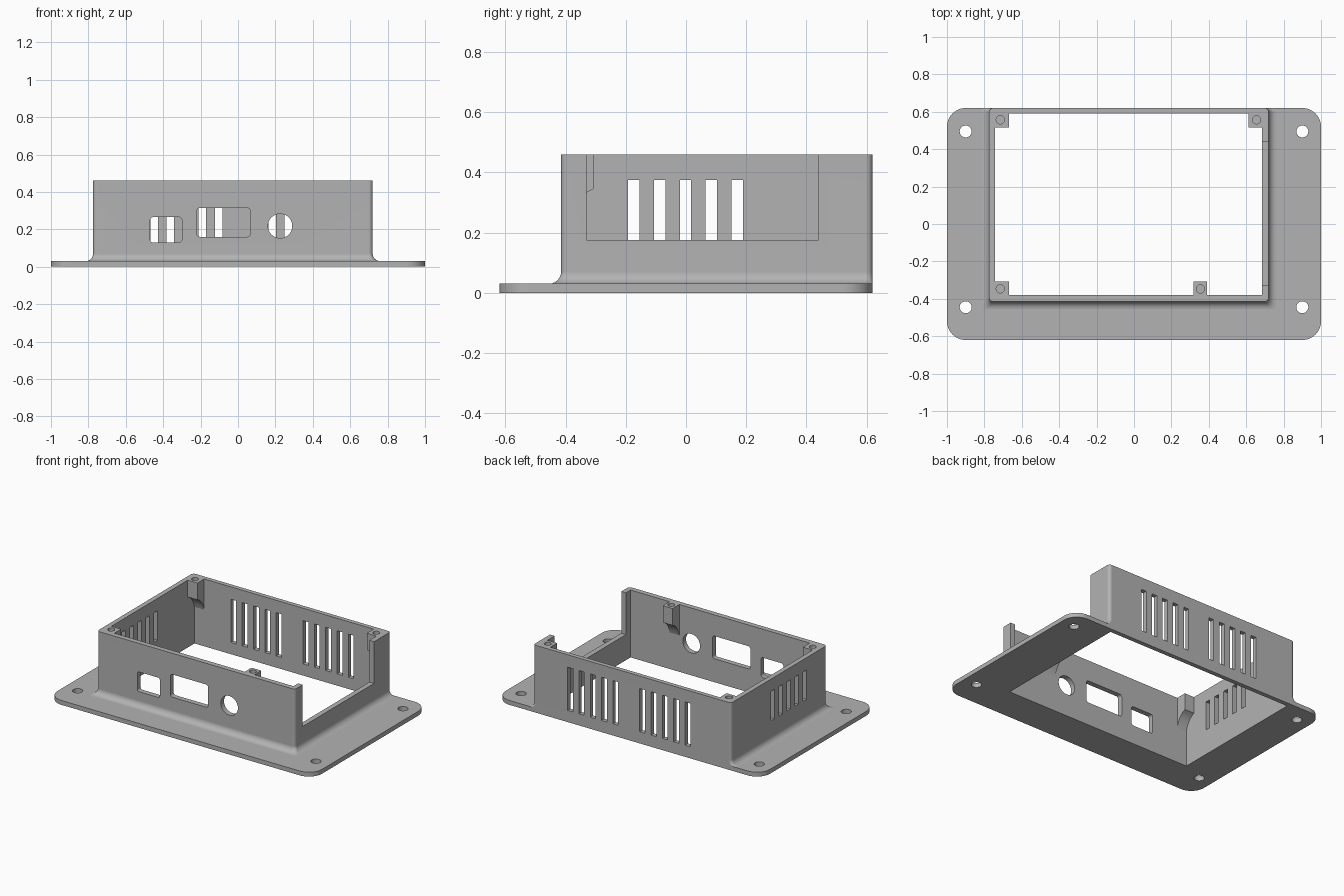
import bpy, bmesh, math
from mathutils import Vector

cube = bpy.data.objects.get("Cube")
if cube:
    bpy.data.objects.remove(cube)

grey = bpy.data.materials.new("mid grey")
grey.use_nodes = True
grey.diffuse_color = (0.45, 0.45, 0.45, 1)
grey.node_tree.nodes["Principled BSDF"].inputs["Base Color"].default_value = (0.45, 0.45, 0.45, 1)

FLANGE_T, TOP = 0.03, 0.46
LEFT, RIGHT, FRONT, BACK = -0.775, 0.72, -0.415, 0.62      # outer walls
IN_L, IN_R, IN_F, IN_B = -0.742, 0.685, -0.38, 0.59        # inner walls


def rounded_rect(u0, v0, u1, v1, radius, steps=6):
    if radius == 0:
        return [(u0, v0), (u1, v0), (u1, v1), (u0, v1)]
    centres = [(u1 - radius, v1 - radius), (u0 + radius, v1 - radius),
               (u0 + radius, v0 + radius), (u1 - radius, v0 + radius)]
    pts = []
    for i, (cu, cv) in enumerate(centres):
        for s in range(steps + 1):
            a = math.pi / 2 * (i + s / steps)
            pts.append((cu + radius * math.cos(a), cv + radius * math.sin(a)))
    return pts


def circle(u, v, radius, sides=32):
    return [(u + radius * math.cos(math.tau * i / sides),
             v + radius * math.sin(math.tau * i / sides)) for i in range(sides)]


def loft(name, rings):
    """Closed solid through matching rings of points."""
    bm = bmesh.new()
    loops = [[bm.verts.new(p) for p in ring] for ring in rings]
    n = len(loops[0])
    for a, b in zip(loops, loops[1:]):
        for i in range(n):
            j = (i + 1) % n
            bm.faces.new((a[i], a[j], b[j], b[i]))
    bm.faces.new(loops[0])
    bm.faces.new(loops[-1])
    bmesh.ops.recalc_face_normals(bm, faces=bm.faces[:])
    mesh = bpy.data.meshes.new(name)
    bm.to_mesh(mesh)
    bm.free()
    mesh.materials.append(grey)
    obj = bpy.data.objects.new(name, mesh)
    bpy.context.collection.objects.link(obj)
    return obj


def prism(name, outline, axis, lo, hi):
    place = {"x": lambda u, v, w: Vector((w, u, v)),
             "y": lambda u, v, w: Vector((u, w, v)),
             "z": lambda u, v, w: Vector((u, v, w))}[axis]
    return loft(name, [[place(u, v, w) for u, v in outline] for w in (lo, hi)])


def cut(target, outline, axis, lo, hi):
    cutter = prism("cutter", outline, axis, lo, hi)
    cutter.hide_render = True
    mod = target.modifiers.new("cut", "BOOLEAN")
    mod.operation, mod.solver, mod.object = "DIFFERENCE", "EXACT", cutter
    bpy.context.view_layer.objects.active = target
    bpy.ops.object.modifier_apply(modifier=mod.name)
    bpy.data.objects.remove(cutter)


def finish(obj):
    bpy.ops.object.select_all(action="DESELECT")
    obj.select_set(True)
    bpy.context.view_layer.objects.active = obj
    bpy.ops.object.shade_smooth_by_angle(angle=math.radians(30))
    obj.modifiers.new("even_shading", "WEIGHTED_NORMAL").keep_sharp = True


cavity = rounded_rect(IN_L, IN_F, IN_R, IN_B, 0)

# Mounting flange with corner screw holes
flange = prism("mounting_flange", rounded_rect(-1, -0.62, 1, 0.62, 0.1, 10), "z", 0, FLANGE_T)
cut(flange, cavity, "z", -0.1, 0.2)
for x in (-0.9, 0.9):
    for y in (-0.445, 0.495):
        cut(flange, circle(x, y, 0.032), "z", -0.1, 0.2)
finish(flange)

# Enclosure walls, flaring into the flange on three sides
FILLET = 0.04
rings = []
for step in range(7):
    a = math.pi / 2 * step / 6
    flare = FILLET * (1 - math.sin(a))
    z = FLANGE_T + FILLET * (1 - math.cos(a))
    ring = []
    for x, y in rounded_rect(LEFT, FRONT, RIGHT, BACK, 0.022):
        x += flare if x > 0 else -flare
        y -= flare if y < 0 else 0
        ring.append((x, y, z))
    rings.append(ring)
rings.append([(x, y, TOP) for x, y, z in rings[-1]])
walls = loft("enclosure_walls", rings)
cut(walls, cavity, "z", -0.1, 1)

# Open bay in the left wall
cut(walls, rounded_rect(-0.33, 0.175, 0.44, 0.6, 0), "x", 0.6, 0.9)

# Front ports
cut(walls, rounded_rect(-0.47, 0.13, -0.3, 0.265, 0.016), "y", -0.6, -0.3)
cut(walls, rounded_rect(-0.22, 0.16, 0.065, 0.315, 0.016), "y", -0.6, -0.3)
cut(walls, circle(0.225, 0.218, 0.065, 40), "y", -0.6, -0.3)

# Ventilation slots in the back and right walls
for first in (-0.447, 0.098):
    for i in range(5):
        x = first + 0.0857 * i
        cut(walls, rounded_rect(x - 0.02, 0.08, x + 0.02, 0.375, 0), "y", 0.5, 0.7)
for i in range(5):
    y = -0.174 + 0.0862 * i
    cut(walls, rounded_rect(y - 0.019, 0.175, y + 0.019, 0.375, 0), "x", -0.9, -0.7)
finish(walls)

# Screw posts with curved undersides that run into the wall
under = [(0.073, 0.345), (0.053, 0.335), (0.035, 0.32), (0.02, 0.3), (0.008, 0.275), (0, 0.25)]
posts = [("back_right_post", IN_L, IN_B, -1, -0.715),
         ("back_left_post", IN_R - 0.073, IN_B, -1, 0.655),
         ("front_right_post", IN_L, IN_F, 1, -0.715),
         ("front_left_post", 0.317, IN_F, 1, 0.355)]
for name, x, wall_y, direction, hole_x in posts:
    outline = [(0, TOP), (0.073, TOP)] + under
    post = prism(name, [(wall_y + direction * d, z) for d, z in outline], "x", x, x + 0.073)
    cut(post, circle(hole_x, wall_y + direction * 0.033, 0.022, 24), "z", 0.37, 0.6)
    finish(post)
